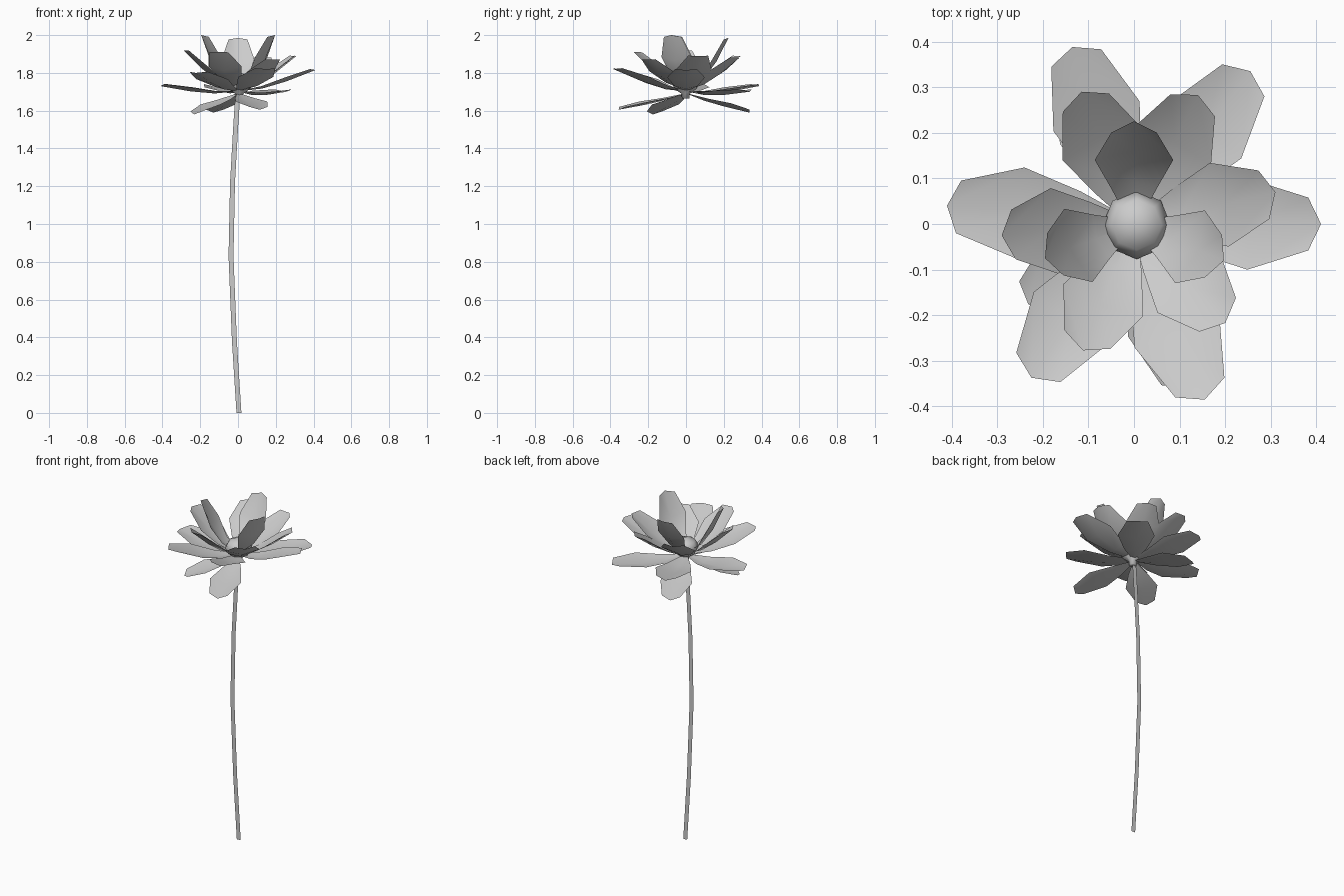
import bpy, bmesh, math
from mathutils import Vector

if "Cube" in bpy.data.objects:
    bpy.data.objects.remove(bpy.data.objects["Cube"])


def finish(name, bm, smooth=True):
    mesh = bpy.data.meshes.new(name)
    bm.to_mesh(mesh)
    bm.free()
    for p in mesh.polygons:
        p.use_smooth = smooth
    ob = bpy.data.objects.new(name, mesh)
    bpy.context.collection.objects.link(ob)
    return ob


def petal(name, tip, base_z, width, cup, sag):
    """Thin cupped leaf from the flower's middle to the tip."""
    base, tip = Vector((0, 0, base_z)), Vector(tip)
    axis = tip - base
    side = Vector((0, 0, 1)).cross(axis).normalized()
    up = axis.normalized().cross(side)
    bm = bmesh.new()
    rows = []
    # (position along petal, extra reach of the middle, half width factor, sag factor)
    for t, mid, w, drop in [(0.03, 0, 0.12, 0), (0.3, 0, 0.6, 1),
                            (0.61, 0, 1.0, 0.9), (0.94, 0.06, 0.58, 0)]:
        row = []
        for s in (-1, 0, 1):
            reach = t + (mid if s == 0 else 0)
            lift = cup * w if s else 0
            row.append(bm.verts.new(base + axis * reach + side * (s * w * width)
                                    + up * (lift - sag * drop)))
        rows.append(row)
    for a, b in zip(rows, rows[1:]):
        for i in range(2):
            bm.faces.new((a[i], a[i + 1], b[i + 1], b[i]))
    return finish(name, bm)


# Petal rings: tips, base height, half width, cup depth, sag
rings = {
    "inner_petal": ([(0, .225, 1.985), (-.195, -.075, 2.0), (.197, -.08, 2.0)],
                    1.705, .086, .025, .032),
    "middle_petal": ([(-.115, .29, 1.89), (.14, .283, 1.88), (-.29, -.025, 1.92),
                      (.31, .07, 1.89), (-.112, -.277, 1.91), (.2, -.217, 1.87)],
                     1.705, .094, .024, .022),
    "outer_petal": ([(-.135, .388, 1.73), (.255, .335, 1.70), (-.41, .04, 1.73),
                     (.41, 0, 1.815), (-.225, -.337, 1.80), (.155, -.385, 1.82)],
                    1.70, .1, .022, .018),
    "drooping_petal": ([(-.13, .335, 1.59), (-.232, -.175, 1.58), (.115, -.357, 1.605)],
                       1.69, .088, .018, .008),
}
for name, (tips, bz, w, cup, sag) in rings.items():
    for i, tip in enumerate(tips):
        petal(f"{name}_{i + 1}", tip, bz, w, cup, sag)

# Rounded flower centre with a narrow neck below
bm = bmesh.new()
sides = 8
loops = []
for r, z in [(.02, 1.665), (.022, 1.69), (.058, 1.715), (.075, 1.75), (.055, 1.785)]:
    loops.append([bm.verts.new((.006 + r * math.cos(math.tau * k / sides),
                                -.002 + r * math.sin(math.tau * k / sides), z))
                  for k in range(sides)])
for a, b in zip(loops, loops[1:]):
    for k in range(sides):
        n = (k + 1) % sides
        bm.faces.new((a[k], a[n], b[n], b[k]))
top = bm.verts.new((.006, -.002, 1.803))
for k in range(sides):
    bm.faces.new((loops[-1][k], loops[-1][(k + 1) % sides], top))
bm.faces.new(loops[0][::-1])
finish("flower_centre", bm)

# Flat ribbon stem, bowed to the left
bm = bmesh.new()
pairs = [(bm.verts.new((x - .013, 0, z)), bm.verts.new((x + .013, 0, z)))
         for x, z in [(.005, 0), (-.019, .38), (-.037, .83), (-.029, 1.22),
                      (-.012, 1.52), (.0, 1.7)]]
for a, b in zip(pairs, pairs[1:]):
    bm.faces.new((a[0], a[1], b[1], b[0]))
finish("stem", bm)
